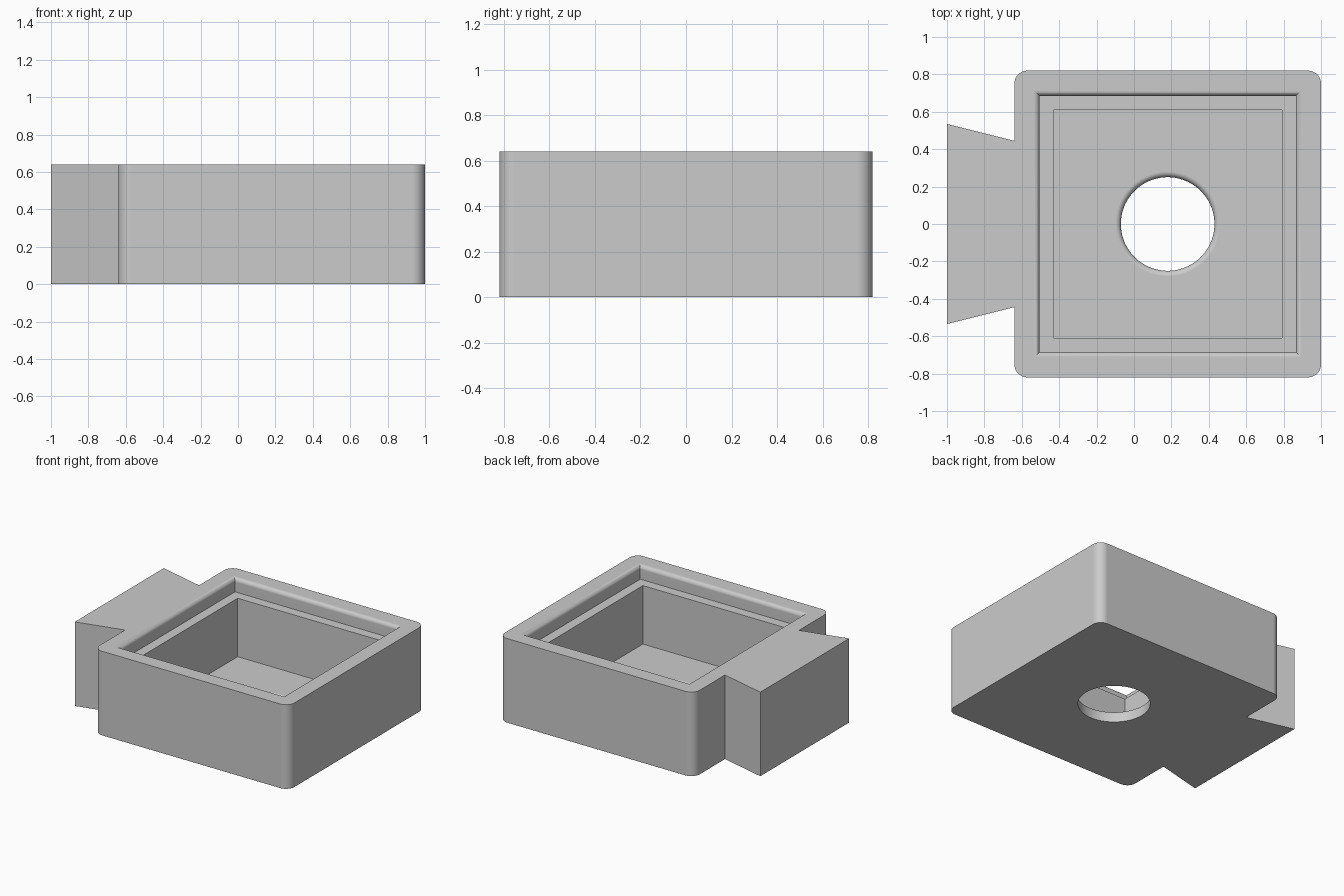
import bpy, bmesh, math

default = bpy.data.objects.get("Cube")
if default:
    bpy.data.objects.remove(default, do_unlink=True)

CX = 0.18            # centre of the square housing
HALF, TOP = 0.82, 0.64
FLOOR, LEDGE = 0.09, 0.535
FILLET = 0.03


def make_object(name, bm):
    bmesh.ops.recalc_face_normals(bm, faces=bm.faces)
    mesh = bpy.data.meshes.new(name)
    bm.to_mesh(mesh)
    bm.free()
    obj = bpy.data.objects.new(name, mesh)
    bpy.context.collection.objects.link(obj)
    return obj


def stacked_cutter(name, rings, sides):
    """Solid lofted through regular rings given as (inner half-width, z)."""
    bm = bmesh.new()
    loops = []
    for half, z in rings:
        r = half / math.cos(math.pi / sides)
        angles = [math.tau * (i + 0.5) / sides for i in range(sides)]
        loops.append([bm.verts.new((CX + r * math.cos(a), r * math.sin(a), z)) for a in angles])
    for low, high in zip(loops, loops[1:]):
        for i in range(sides):
            j = (i + 1) % sides
            bm.faces.new((low[i], low[j], high[j], high[i]))
    bm.faces.new(loops[0])
    bm.faces.new(loops[-1])
    obj = make_object(name, bm)
    obj.hide_render = True
    return obj


def rounded_rim(half, z, steps=8):
    """Convex fillet from a vertical wall out to a flat surface at height z."""
    arc = [math.pi / 2 * i / steps for i in range(steps + 1)]
    return [(half + FILLET - FILLET * math.cos(t), z - FILLET + FILLET * math.sin(t)) for t in arc]


# Housing with dovetail tab, one extruded outline
side = [(CX + HALF, HALF), (CX - HALF, HALF), (CX - HALF, 0.445), (-1, 0.535)]
outline = side + [(x, -y) for x, y in reversed(side)]
bm = bmesh.new()
base = bm.faces.new([bm.verts.new((x, y, 0)) for x, y in outline])
extruded = bmesh.ops.extrude_face_region(bm, geom=[base])
raised = [v for v in extruded["geom"] if isinstance(v, bmesh.types.BMVert)]
bmesh.ops.translate(bm, verts=raised, vec=(0, 0, TOP))
# Round the four upright corners of the square
corners = [e for e in bm.edges
           if abs(e.verts[0].co.z - e.verts[1].co.z) > 0.1 and abs(e.verts[0].co.y) > HALF - 0.01]
bmesh.ops.bevel(bm, geom=corners, offset=0.07, offset_type='OFFSET',
                segments=10, profile=0.5, affect='EDGES')
housing = make_object("housing", bm)

# Square cavity with ledge and rounded rim, then the round floor hole
cavity = stacked_cutter("cavity_cutter", [(0.61, FLOOR), (0.61, LEDGE), (0.685, LEDGE)]
                        + rounded_rim(0.685, TOP) + [(0.685 + FILLET, TOP + 0.1)], 4)
hole = stacked_cutter("hole_cutter", [(0.25, -0.1)] + rounded_rim(0.25, FLOOR)
                      + [(0.25 + FILLET, FLOOR + 0.1)], 64)

bpy.ops.object.select_all(action='DESELECT')
bpy.context.view_layer.objects.active = housing
housing.select_set(True)
for cutter in (cavity, hole):
    cut = housing.modifiers.new(cutter.name, 'BOOLEAN')
    cut.operation = 'DIFFERENCE'
    cut.solver = 'EXACT'
    cut.object = cutter
    bpy.ops.object.modifier_apply(modifier=cut.name)
    bpy.data.objects.remove(cutter, do_unlink=True)

# Plain grey finish
grey = bpy.data.materials.new("plain_grey")
grey.use_nodes = True
colour = (0.6, 0.6, 0.6, 1)
grey.diffuse_color = colour
grey.node_tree.nodes["Principled BSDF"].inputs["Base Color"].default_value = colour
housing.data.materials.clear()
housing.data.materials.append(grey)

# Smooth fillets, flat walls
bpy.ops.object.shade_smooth_by_angle(angle=math.radians(30))
weighted = housing.modifiers.new("flat_face_normals", 'WEIGHTED_NORMAL')
weighted.keep_sharp = True
